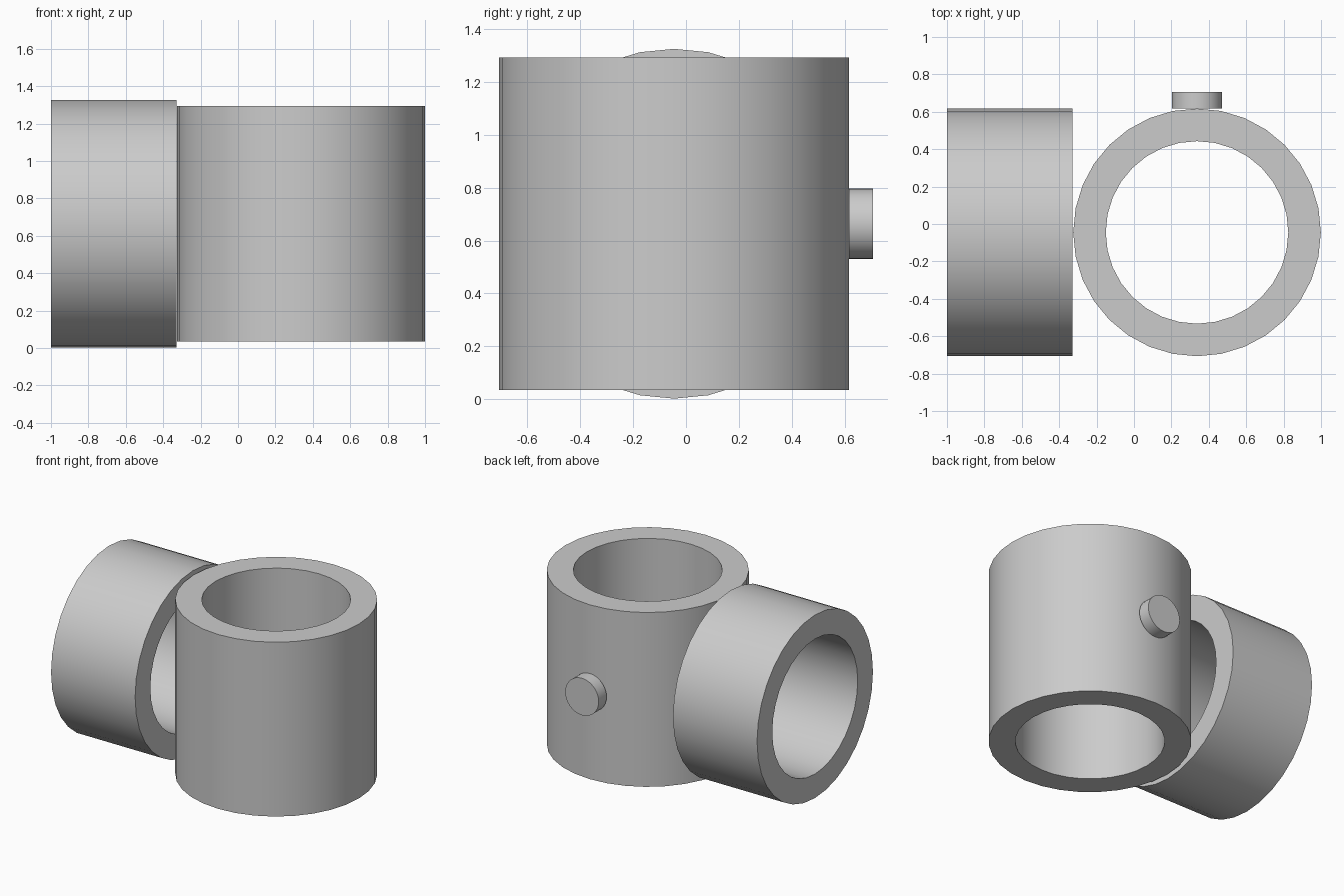
import bpy
import bmesh
import math
from mathutils import Matrix, Vector

cube = bpy.data.objects.get("Cube")
if cube:
    bpy.data.objects.remove(cube, do_unlink=True)

SIDES = 32
OUTER, INNER = 0.662, 0.488
MID_Y, MID_Z = -0.045, 0.664

grey = bpy.data.materials.new("plain_grey")
grey.use_nodes = True
colour = (0.6, 0.6, 0.6, 1)
grey.diffuse_color = colour
grey.node_tree.nodes["Principled BSDF"].inputs["Base Color"].default_value = colour


def lathe(name, profile, centre, turn, closed):
    """Spin (radius, height) points about z, then turn and place the part."""
    bm = bmesh.new()
    rings = []
    for radius, height in profile:
        ring = []
        for i in range(SIDES):
            a = math.tau * i / SIDES
            ring.append(bm.verts.new((radius * math.cos(a), radius * math.sin(a), height)))
        rings.append(ring)
    pairs = list(zip(rings, rings[1:]))
    if closed:
        pairs.append((rings[-1], rings[0]))
    else:
        bm.faces.new(rings[0])
        bm.faces.new(rings[-1])
    for low, high in pairs:
        for i in range(SIDES):
            j = (i + 1) % SIDES
            bm.faces.new((low[i], low[j], high[j], high[i]))
    bmesh.ops.recalc_face_normals(bm, faces=bm.faces)
    bmesh.ops.transform(bm, matrix=turn, verts=bm.verts)
    mesh = bpy.data.meshes.new(name)
    bm.to_mesh(mesh)
    bm.free()
    mesh.materials.append(grey)
    obj = bpy.data.objects.new(name, mesh)
    obj.location = Vector(centre)
    bpy.context.collection.objects.link(obj)
    bpy.ops.object.select_all(action='DESELECT')
    obj.select_set(True)
    bpy.context.view_layer.objects.active = obj
    bpy.ops.object.shade_smooth_by_angle(angle=math.radians(30))
    return obj


def tube(name, length, centre, turn):
    h = length / 2
    wall = [(OUTER, -h), (OUTER, h), (INNER, h), (INNER, -h)]
    return lathe(name, wall, centre, turn, True)


along_x = Matrix.Rotation(math.pi / 2, 4, 'Y')
along_y = Matrix.Rotation(-math.pi / 2, 4, 'X')

# Upright and sideways open tubes
tube("upright_tube", 1.26, (0.337, MID_Y, MID_Z), Matrix())
tube("sideways_tube", 0.672, (-0.664, MID_Y, MID_Z), along_x)

# Small solid button on the back of the upright tube
lathe("back_button", [(0.134, -0.045), (0.134, 0.045)], (0.337, 0.662, MID_Z), along_y, False)
